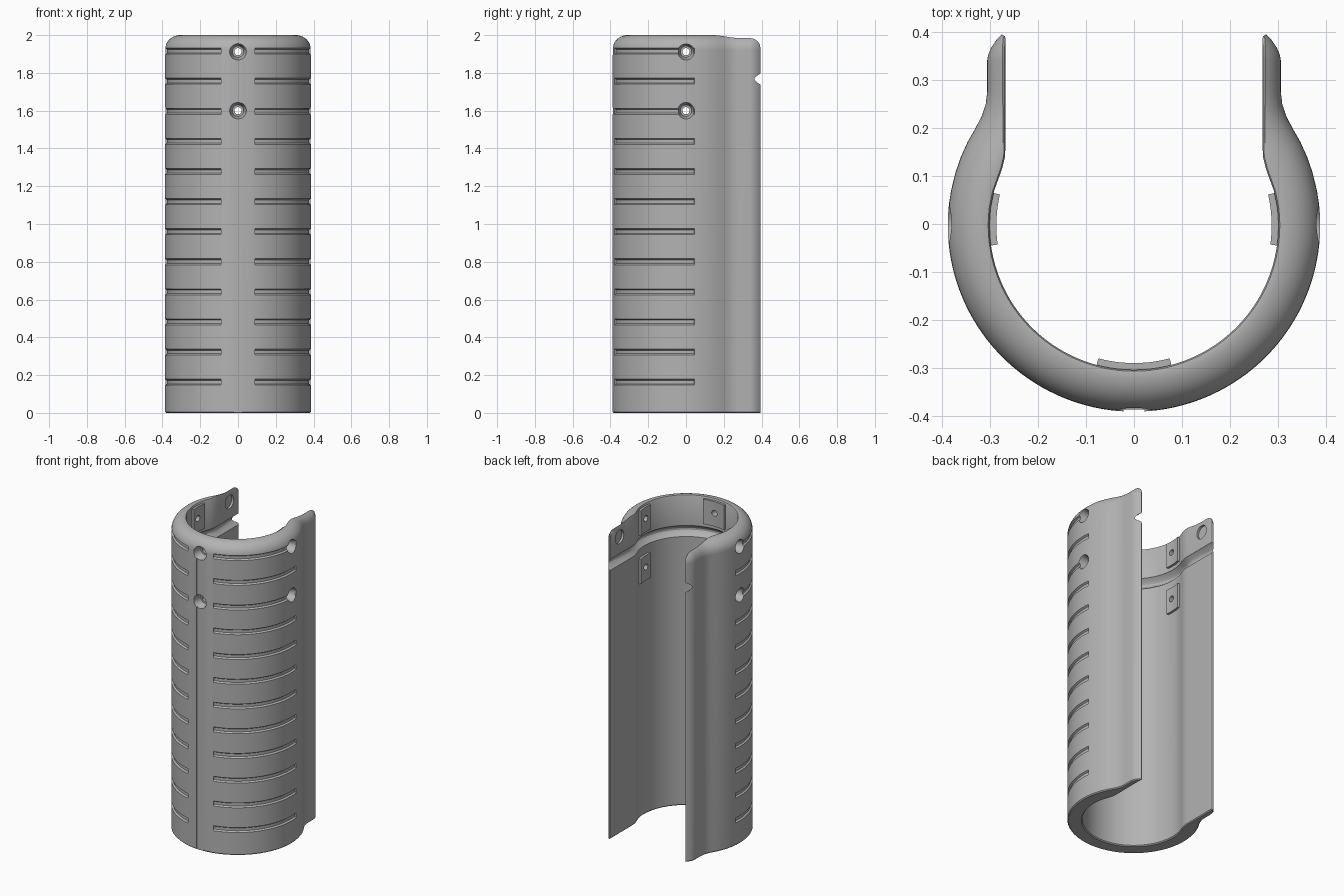
import bpy, bmesh, math
from mathutils import Matrix, Vector

cube = bpy.data.objects.get("Cube")
if cube:
    bpy.data.objects.remove(cube, do_unlink=True)

CY, R_OUT, R_IN = -0.003, 0.387, 0.30
HEIGHT, FILLET = 2.0, 0.08
HOLE_Z = (1.6, 1.912)

grey = bpy.data.materials.new("matte grey")
grey.use_nodes = True
grey.diffuse_color = (0.45, 0.45, 0.45, 1)
grey.node_tree.nodes["Principled BSDF"].inputs["Base Color"].default_value = (0.45, 0.45, 0.45, 1)


def polar(r, deg):
    a = math.radians(deg)
    return Vector((r * math.cos(a), CY + r * math.sin(a)))


def make(name, bm):
    bmesh.ops.recalc_face_normals(bm, faces=bm.faces)
    mesh = bpy.data.meshes.new(name)
    bm.to_mesh(mesh)
    bm.free()
    mesh.materials.append(grey)
    ob = bpy.data.objects.new(name, mesh)
    bpy.context.collection.objects.link(ob)
    return ob


def sweep(bm, stations, section):
    """Skin closed sections (depth from outer wall, z) along outer/inner wall pairs."""
    rings = []
    for outer, inner in stations:
        t = (inner - outer).length
        u = (inner - outer) / t
        rings.append([bm.verts.new((*(outer + u * w), z)) for w, z in section(t)])
    n = len(rings[0])
    for a, b in zip(rings, rings[1:]):
        for i in range(n):
            j = (i + 1) % n
            bm.faces.new((a[i], a[j], b[j], b[i]))
    bm.faces.new(rings[0])
    bm.faces.new(rings[-1])


def arc(start, end, step=2.5):
    n = math.ceil((end - start) / step)
    return [(polar(R_OUT, a), polar(R_IN, a))
            for a in (start + (end - start) * i / n for i in range(n + 1))]


def mirrored(half):
    flip = lambda v: Vector((-v.x, v.y))
    return half + [(flip(o), flip(i)) for o, i in reversed(half)]


def cone(bm, origin, direction, d1, d2, r1, r2, seg=32):
    """Frustum between distances d1 and d2 along a direction."""
    rot = Vector(direction).to_track_quat('Z', 'Y').to_matrix().to_4x4()
    mid = Vector(origin) + Vector(direction) * (d1 + d2) / 2
    bmesh.ops.create_cone(bm, cap_ends=True, segments=seg, radius1=r1, radius2=r2,
                          depth=d2 - d1, matrix=Matrix.Translation(mid) @ rot)


def cut(targets, bm):
    cutter = make("cutter", bm)
    cutter.hide_render = True
    for ob in targets:
        mod = ob.modifiers.new("cut", 'BOOLEAN')
        mod.operation, mod.solver, mod.object = 'DIFFERENCE', 'EXACT', cutter
        bpy.context.view_layer.objects.active = ob
        bpy.ops.object.modifier_apply(modifier=mod.name)
    bpy.data.objects.remove(cutter, do_unlink=True)


# Wall plan: flange and neck pairs, then the round barrel
flange = [((.274, .394), (.268, .390)), ((.285, .384), (.267, .384)),
          ((.297, .366), (.267, .366)), ((.303, .352), (.267, .352)),
          ((.305, .340), (.267, .340)), ((.305, .275), (.267, .275)),
          ((.308, .250), (.267, .235)), ((.316, .225), (.267, .200)),
          ((.329, .200), (.267, .165)), ((.346, .170), (.268, .140)),
          ((.360, .139), (.274, .115)), ((.371, .107), (.283, .090)),
          ((.380, .070), (.291, .068))]
neck = [(Vector(o), Vector(i)) for o, i in flange]
barrel = arc(-87.5, 7)[::-1]
front_point = [(polar(R_OUT, -90), polar(R_IN, -90))]
half = neck + barrel
full = half + front_point + mirrored(half)[len(half):]


def shell_section(t):
    c = min(.006, t * .3)
    wmax = min(FILLET, t - c)
    end = math.acos(1 - wmax / FILLET)
    pts = [(c, 0), (0, c)]
    for k in range(11):
        a = end * k / 10
        pts.append((FILLET * (1 - math.cos(a)), HEIGHT - FILLET + FILLET * math.sin(a)))
    top = pts[-1][1]
    return pts + [(t - c * .5, top - .001), (t, top - c - .001), (t, c), (t - c, 0)]


bm = bmesh.new()
sweep(bm, full, shell_section)
shell = make("shell", bm)

# Internal groove running out through the flange tips
bm = bmesh.new()
run_out = [(Vector((.305, .43)), Vector((.267, .43)))]
half_in = run_out + neck[1:] + barrel
path = half_in + front_point + mirrored(half_in)[len(half_in):]
sweep(bm, path, lambda t: [(t + .02, 1.715), (t + .02, 1.820), (t, 1.803), (t - .024, 1.785),
                           (t - .031, 1.773), (t - .031, 1.762), (t - .024, 1.750), (t, 1.732)])
cut([shell], bm)

# Shallow seam channel down the front
bm = bmesh.new()
bmesh.ops.create_cube(bm, size=1, matrix=Matrix.Translation((0, -.435, 1))
                      @ Matrix.Diagonal((.044, .1, 2.2, 1)))
cut([shell], bm)

# Curved grip slots on both sides of the barrel
bm = bmesh.new()
for k in range(12):
    z = .163 + k * .1593
    slot = lambda t: [(-.03, z - .016), (-.03, z + .016), (0, z + .016),
                      (.010, z + .009), (.010, z - .009), (0, z - .016)]
    sweep(bm, arc(-76.5, 7), slot)
    sweep(bm, arc(-187, -103.5), slot)
cut([shell], bm)

# Mounting pads on the inner wall
pads = []
for name, a, b in (("front_pad", -105, -75), ("left_pad", -8, 13), ("right_pad", 167, 188)):
    for z, level in zip(HOLE_Z, ("lower", "upper")):
        bm = bmesh.new()
        lo, hi = z - .085, z + .075
        sweep(bm, arc(a, b), lambda t: [(t - .012, lo), (t + .014, lo),
                                        (t + .014, hi), (t - .012, hi)])
        pads.append(make(level + "_" + name, bm))

# Countersunk screw holes, widest at the outer wall
for d in ((0, -1, 0), (1, 0, 0), (-1, 0, 0)):
    for z in HOLE_Z:
        bm = bmesh.new()
        cone(bm, (0, 0, z), d, .335, .405, .030, .049)
        cut([shell], bm)
        bm = bmesh.new()
        cone(bm, (0, 0, z), d, .2, .36, .019, .019)
        cut([shell] + pads, bm)

# Blind sockets on the inner faces of the flanges
for s in (1, -1):
    bm = bmesh.new()
    cone(bm, (0, .295, 1.912), (s, 0, 0), .2, .281, .043, .043)
    cut([shell], bm)

# Smooth curved walls, crisp edges
bpy.ops.object.select_all(action='DESELECT')
for ob in [shell] + pads:
    ob.select_set(True)
bpy.context.view_layer.objects.active = shell
bpy.ops.object.shade_smooth_by_angle(angle=math.radians(30))
